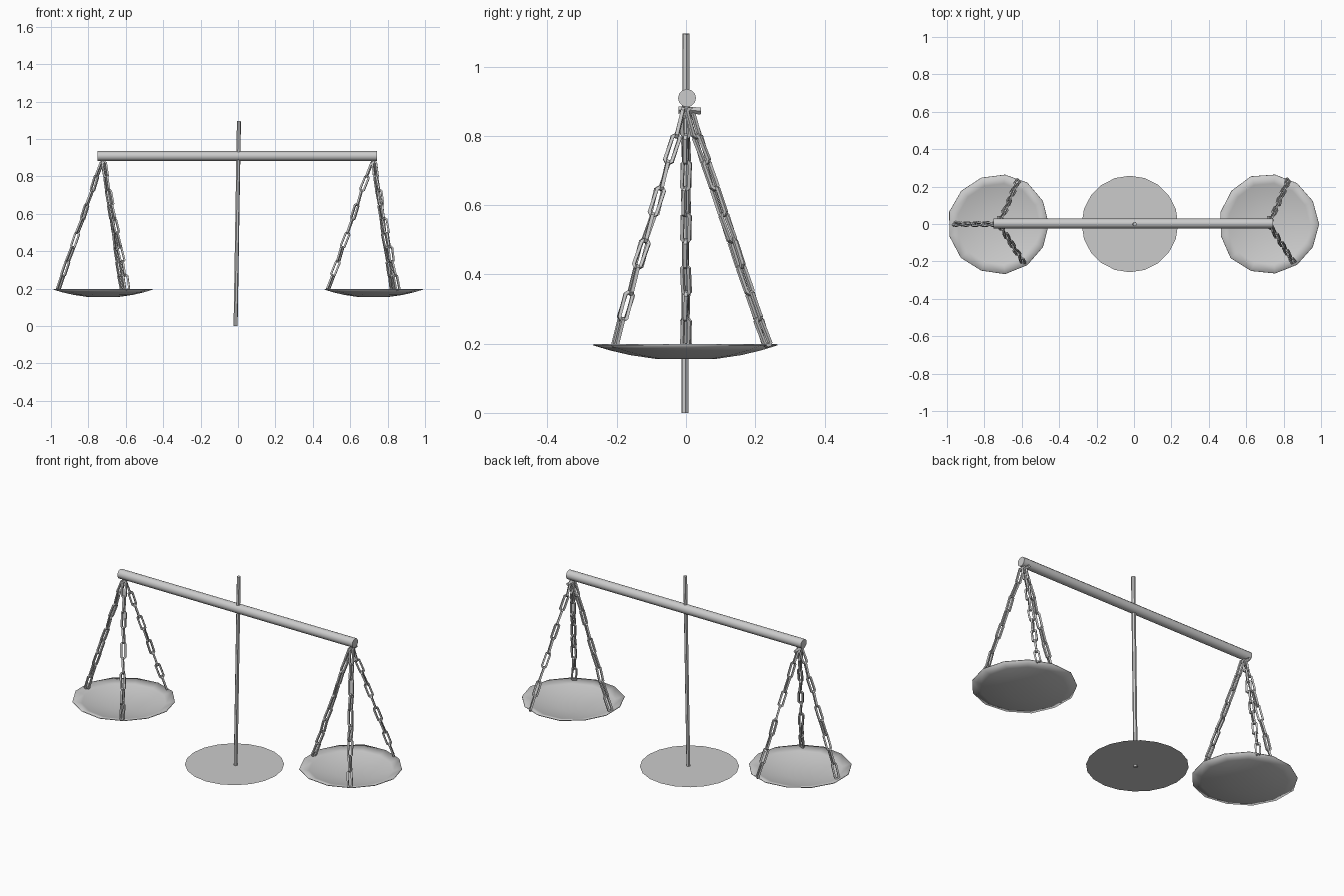
import bpy, bmesh, math, random
from mathutils import Vector, Matrix

if "Cube" in bpy.data.objects:
    bpy.data.objects.remove(bpy.data.objects["Cube"])
random.seed(4)

metal = bpy.data.materials.new("grey_metal")
metal.use_nodes = True
grey = (0.6, 0.6, 0.6, 1)
metal.diffuse_color = grey
metal.node_tree.nodes["Principled BSDF"].inputs["Base Color"].default_value = grey


def finish(bm, name, smooth=None):
    bmesh.ops.recalc_face_normals(bm, faces=bm.faces)
    mesh = bpy.data.meshes.new(name)
    bm.to_mesh(mesh)
    bm.free()
    mesh.materials.append(metal)
    obj = bpy.data.objects.new(name, mesh)
    bpy.context.collection.objects.link(obj)
    if smooth:
        bpy.ops.object.select_all(action='DESELECT')
        obj.select_set(True)
        bpy.context.view_layer.objects.active = obj
        bpy.ops.object.shade_smooth_by_angle(angle=math.radians(smooth))
    return obj


def frame(direction, roll=0):
    return direction.to_track_quat('Z', 'Y').to_matrix().to_4x4() @ Matrix.Rotation(roll, 4, 'Z')


def rod(bm, a, b, radius, sides):
    a, b = Vector(a), Vector(b)
    bmesh.ops.create_cone(bm, cap_ends=True, segments=sides, radius1=radius, radius2=radius,
                          depth=(b - a).length,
                          matrix=Matrix.Translation((a + b) / 2) @ frame(b - a))


# Thin base disc
bm = bmesh.new()
bmesh.ops.create_circle(bm, cap_ends=True, segments=20, radius=0.258,
                        matrix=Matrix.Translation((-0.022, 0, 0.01)))
finish(bm, "base_disc")

# Slightly leaning post
bm = bmesh.new()
rod(bm, (-0.013, -0.003, 0), (0.005, 0, 1.095), 0.011, 6)
finish(bm, "post")

# Horizontal beam
bm = bmesh.new()
rod(bm, (-0.75, 0.003, 0.909), (0.742, 0.003, 0.909), 0.026, 12)
finish(bm, "beam", 40)


def pan(name, cx):
    # Shallow bowl: concentric rings, with a slightly uneven rim
    bm = bmesh.new()
    sides = 13
    rings = []
    wobble = [random.uniform(0.975, 1.015) for _ in range(sides)]
    for t in (0.3, 0.6, 0.82, 1.0):
        ring = []
        for i in range(sides):
            ang = math.tau * i / sides
            r = 0.271 * t * (1 + (wobble[i] - 1) * t)
            ring.append(bm.verts.new((cx + r * math.cos(ang), r * math.sin(ang),
                                      0.151 + 0.044 * t * t)))
        rings.append(ring)
    bm.faces.new(rings[0])
    for low, high in zip(rings, rings[1:]):
        for i in range(sides):
            j = (i + 1) % sides
            bm.faces.new((low[i], low[j], high[j], high[i]))
    obj = finish(bm, name, 40)
    shell = obj.modifiers.new("thickness", 'SOLIDIFY')
    shell.thickness = 0.004
    shell.offset = -1


def link(bm, centre, direction, roll, length):
    # Square-section oval ring, stretched along its chain
    half, wire, steps = 0.0115, 0.005, 8
    m = Matrix.Translation(centre) @ frame(direction, roll)
    loops = []
    for i in range(steps):
        ang = math.tau * (i + 0.5) / steps
        out = Vector((math.cos(ang), 0, math.sin(ang)))
        shift = Vector((0, 0, math.copysign(length / 2 - half - wire, out.z)))
        loops.append([bm.verts.new(m @ (out * (half + a * wire) + shift + Vector((0, b * wire, 0))))
                      for a, b in ((1, 1), (1, -1), (-1, -1), (-1, 1))])
    for i in range(steps):
        p, q = loops[i], loops[(i + 1) % steps]
        for k in range(4):
            n = (k + 1) % 4
            bm.faces.new((p[k], p[n], q[n], q[k]))


def chain(name, top, end, links=9):
    bm = bmesh.new()
    top, end = Vector(top), Vector(end)
    step = (end - top) / links
    for i in range(links):
        tilt = Vector((random.uniform(-1, 1), random.uniform(-1, 1), 0)) * 0.005
        roll = math.radians(20 + 90 * (i % 2) + random.uniform(-15, 15))
        link(bm, top + step * (i + 0.5), step + tilt, roll, step.length + 0.014)
    finish(bm, name)


# Pans with their three chains and the hook under each beam end
for side, cx in (("right", -0.722), ("left", 0.722)):
    pan(side + "_pan", cx)
    for label, dx, y in (("side", -0.24, 0), ("back", 0.103, 0.235), ("front", 0.132, -0.207)):
        chain(f"{side}_{label}_chain", (cx + dx * 0.03, y * 0.03, 0.875), (cx + dx, y, 0.195))
    bm = bmesh.new()
    rod(bm, (cx, -0.022, 0.875), (cx, 0.043, 0.872), 0.01, 4)
    rod(bm, (cx, 0, 0.85), (cx, 0, 0.89), 0.008, 5)
    finish(bm, side + "_hook")
